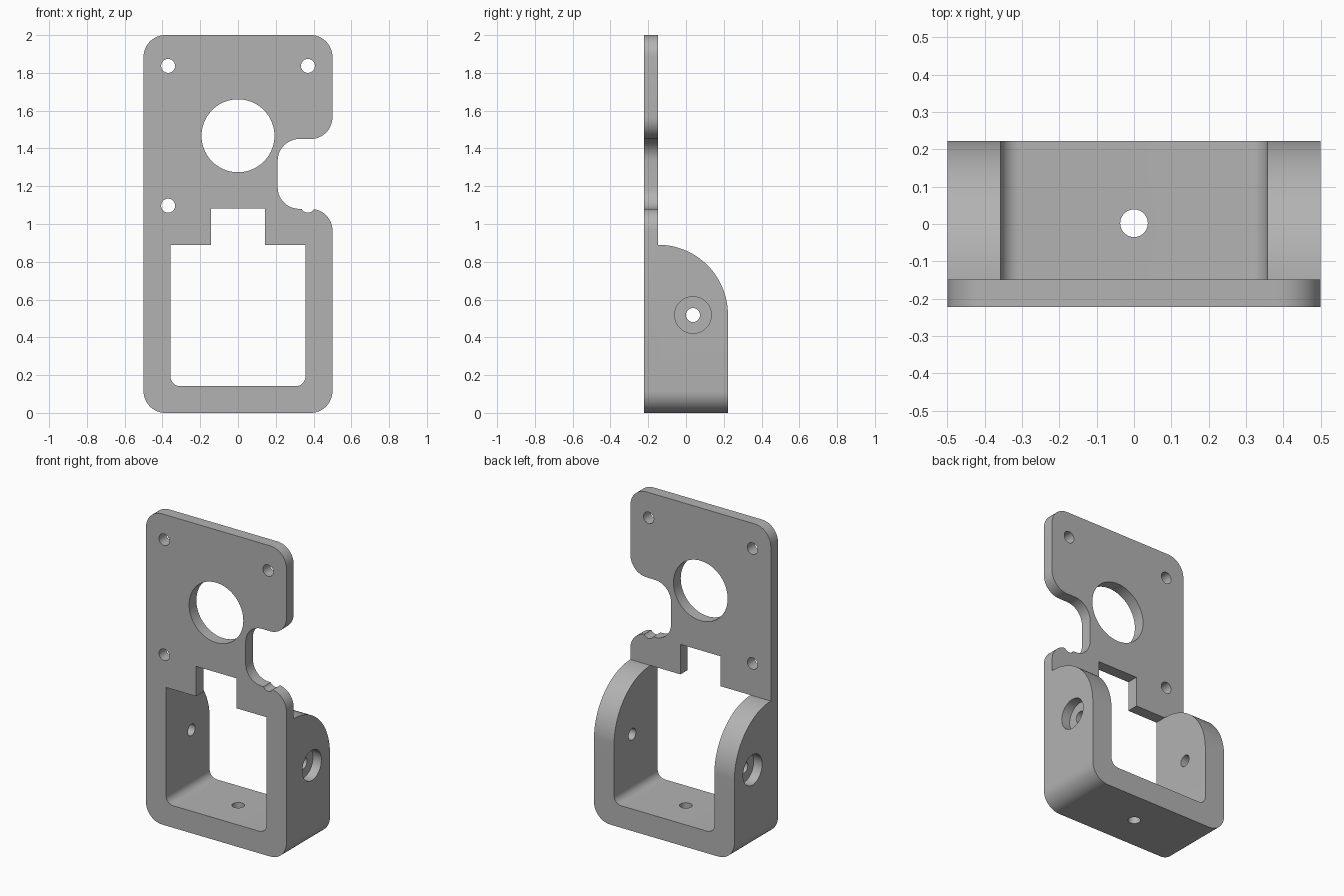
import bpy, bmesh, math
from mathutils import Vector

cube = bpy.data.objects.get("Cube")
if cube:
    bpy.data.objects.remove(cube, do_unlink=True)

# One plain grey material
grey = bpy.data.materials.new("grey")
grey.use_nodes = True
colour = (0.45, 0.45, 0.45, 1)
grey.diffuse_color = colour
grey.node_tree.nodes["Principled BSDF"].inputs["Base Color"].default_value = colour


def rounded(corners, steps=12):
    """Outline from (u, v, radius) corners, each filleted by a tangent arc."""
    out = []
    for i, (u, v, r) in enumerate(corners):
        p = Vector((u, v))
        if not r:
            out.append(p)
            continue
        a = (Vector(corners[i - 1][:2]) - p).normalized()
        b = (Vector(corners[(i + 1) % len(corners)][:2]) - p).normalized()
        for k in range(steps + 1):
            t = k / steps * math.pi / 2
            out.append(p + r * (a * (1 - math.sin(t)) + b * (1 - math.cos(t))))
    return out


def circle(u, v, r, n=48):
    return [Vector((u + r * math.cos(math.tau * i / n), v + r * math.sin(math.tau * i / n)))
            for i in range(n)]


def prism(name, outline, axis, lo, hi):
    """Extrude a flat outline along the given axis index."""
    bm = bmesh.new()
    verts = []
    for u, v in outline:
        co = [u, v]
        co.insert(axis, lo)
        verts.append(bm.verts.new(co))
    face = bm.faces.new(verts)
    new = bmesh.ops.extrude_face_region(bm, geom=[face])["geom"]
    shift = Vector((0, 0, 0))
    shift[axis] = hi - lo
    bmesh.ops.translate(bm, vec=shift, verts=[g for g in new if isinstance(g, bmesh.types.BMVert)])
    bmesh.ops.recalc_face_normals(bm, faces=bm.faces)
    mesh = bpy.data.meshes.new(name)
    bm.to_mesh(mesh)
    bm.free()
    mesh.materials.append(grey)
    obj = bpy.data.objects.new(name, mesh)
    bpy.context.collection.objects.link(obj)
    return obj


def cut(name, outline, axis, lo, hi):
    """Subtract a prism from the bracket."""
    cutter = prism(name, outline, axis, lo, hi)
    cutter.hide_render = True
    bpy.context.view_layer.objects.active = bracket
    mod = bracket.modifiers.new(name, "BOOLEAN")
    mod.operation = "DIFFERENCE"
    mod.solver = "EXACT"
    mod.object = cutter
    bpy.ops.object.modifier_apply(modifier=mod.name)
    bpy.data.objects.remove(cutter, do_unlink=True)


FRONT, BACK, PLATE_BACK = -0.222, 0.222, -0.148
R = 0.115

# Full-depth body with rounded corners and a side notch
bracket = prism("bracket", rounded([
    (-0.5, 0, R), (0.5, 0, R), (0.5, 1.08, R), (0.21, 1.08, R),
    (0.21, 1.45, R), (0.5, 1.45, R), (0.5, 2, R), (-0.5, 2, R)]), 1, FRONT, BACK)

# Thin upper plate and curved tops of the side arms
arm_r = BACK - PLATE_BACK
cut("arm_curve", [Vector((PLATE_BACK + arm_r * math.sin(t), 0.52 + arm_r * math.cos(t)))
                  for t in (i / 32 * math.pi / 2 for i in range(33))]
    + [Vector((0.4, 0.52)), Vector((0.4, 2.2)), Vector((PLATE_BACK, 2.2))], 0, -1, 1)

# Lower window with its narrow upper slot
cut("window", rounded([
    (-0.357, 0.142, 0.05), (0.357, 0.142, 0.05), (0.357, 0.89, 0), (0.143, 0.89, 0),
    (0.143, 1.083, 0), (-0.143, 1.083, 0), (-0.143, 0.89, 0), (-0.357, 0.89, 0)]), 1, -1, 1)

# Large round opening and four mounting holes
cut("round_opening", circle(0, 1.467, 0.193, 96), 1, -1, 1)
for x in (-0.37, 0.37):
    for z in (1.097, 1.837):
        cut("mounting_hole", circle(x, z, 0.037), 1, -1, 1)

# Base hole, pivot holes and their outer recesses
cut("base_hole", circle(0, 0.002, 0.037), 2, -0.1, 0.3)
cut("pivot_hole", circle(0.037, 0.518, 0.037), 0, -1, 1)
for lo, hi in ((-1, -0.44), (0.44, 1)):
    cut("pivot_recess", circle(0.037, 0.518, 0.097), 0, lo, hi)

# Smooth the curved walls and keep edges sharp
bpy.ops.object.select_all(action="DESELECT")
bracket.select_set(True)
bpy.context.view_layer.objects.active = bracket
bpy.ops.object.shade_smooth_by_angle(angle=math.radians(30))
